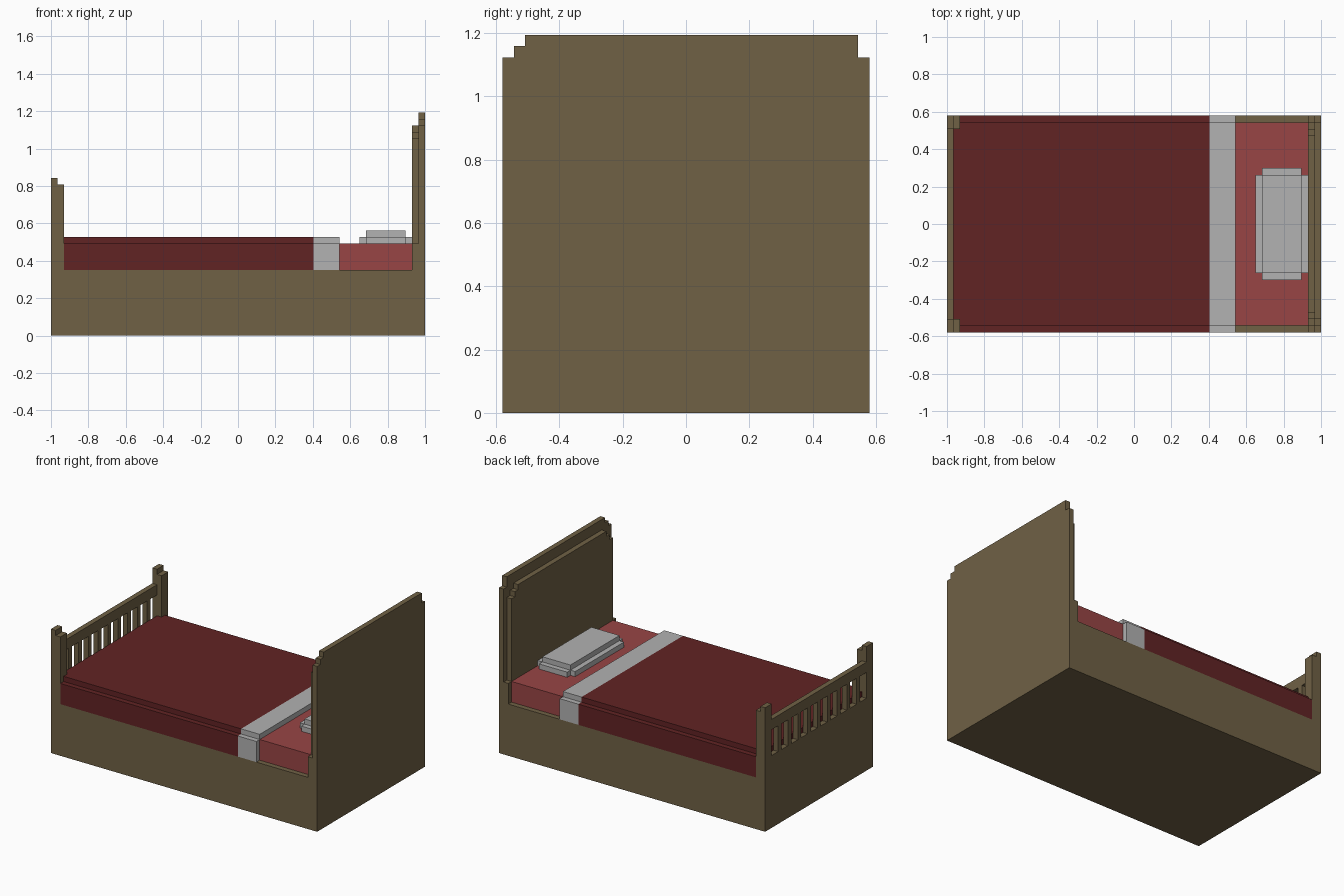
import bpy, bmesh

cube = bpy.data.objects.get("Cube")
if cube:
    bpy.data.objects.remove(cube, do_unlink=True)

# Everything sits on a block grid: 57 long, 33 wide, 34 high
U = 2 / 57


def pos(i, j, k):
    return (i * U - 1, (j - 16.5) * U, k * U)


def lin(c):
    c /= 255
    return c / 12.92 if c <= 0.04045 else ((c + 0.055) / 1.055) ** 2.4


def material(name, r, g, b):
    m = bpy.data.materials.new(name)
    col = (lin(r), lin(g), lin(b), 1)
    m.diffuse_color = col
    m.use_nodes = True
    bsdf = next(n for n in m.node_tree.nodes if n.type == 'BSDF_PRINCIPLED')
    bsdf.inputs["Base Color"].default_value = col
    return m


wood = material("brown wood", 112, 97, 69)
dark_red = material("dark red blanket", 97, 35, 36)
light_red = material("light red sheet", 152, 69, 69)
white = material("pale grey linen", 178, 178, 178)


def finish(name, bm, mat):
    bmesh.ops.recalc_face_normals(bm, faces=bm.faces)
    me = bpy.data.meshes.new(name)
    bm.to_mesh(me)
    bm.free()
    me.materials.append(mat)
    ob = bpy.data.objects.new(name, me)
    bpy.context.collection.objects.link(ob)
    return ob


def boxes(name, mat, *ranges):
    """One object from boxes given as (i0, i1, j0, j1, k0, k1)."""
    bm = bmesh.new()
    for i0, i1, j0, j1, k0, k1 in ranges:
        lo, hi = pos(i0, j0, k0), pos(i1, j1, k1)
        verts = bmesh.ops.create_cube(bm, size=1)["verts"]
        for v in verts:
            v.co = [lo[a] if v.co[a] < 0 else hi[a] for a in range(3)]
    return finish(name, bm, mat)


def plate(name, mat, i0, i1, outline):
    """Extrude a (j, k) outline along the bed's length."""
    bm = bmesh.new()
    face = bm.faces.new([bm.verts.new(pos(i0, j, k)) for j, k in outline])
    out = bmesh.ops.extrude_face_region(bm, geom=[face])["geom"]
    for v in out:
        if isinstance(v, bmesh.types.BMVert):
            v.co.x = pos(i1, 0, 0)[0]
    return finish(name, bm, mat)


# Base box
boxes("base", wood, (0, 57, 0, 33, 0, 10))

# Headboard: tall back plate, inset stepped panel, and low side blocks
plate("headboard_back", wood, 56, 57,
      [(0, 10), (33, 10), (33, 32), (32, 32), (32, 34), (2, 34),
       (2, 33), (1, 33), (1, 32), (0, 32)])
plate("headboard_panel", wood, 55, 56,
      [(1, 10), (32, 10), (32, 30), (31, 30), (31, 31), (30, 31), (30, 32),
       (3, 32), (3, 31), (2, 31), (2, 30), (1, 30)])
boxes("headboard_side_blocks", wood,
      (55, 56, 0, 1, 10, 14), (55, 56, 32, 33, 10, 14))

# Footboard: stepped posts, lower wall, spindles and top rail
for side, j in (("front", 0), ("back", 31)):
    boxes("foot_post_" + side, wood,
          (0, 1, j, j + 2, 10, 24), (1, 2, j, j + 2, 10, 23))
boxes("footboard_wall", wood, (0, 1, 2, 31, 10, 14))
boxes("footboard_spindles", wood,
      *[(0, 1, j, j + 1, 14, 19) for j in range(4, 29, 3)])
boxes("footboard_rail", wood, (0, 1, 2, 31, 19, 21))

# Mattress with fitted sheet
boxes("mattress", light_red, (2, 55, 1, 32, 10, 14))


# Bed covers: a top layer with side drops one step lower
def cover(name, mat, i0, i1, *extra):
    return boxes(name, mat, (i0, i1, 1, 32, 14, 15),
                 (i0, i1, 0, 1, 10, 14), (i0, i1, 32, 33, 10, 14), *extra)


cover("blanket", dark_red, 2, 40, (1, 2, 2, 31, 10, 15))
cover("blanket_fold", white, 40, 44)

# Pillow: cross-shaped lower layer and a smaller top layer
boxes("pillow", white, (48, 54, 9, 24, 14, 16),
      (47, 48, 9, 24, 14, 15), (54, 55, 9, 24, 14, 15),
      (48, 54, 8, 9, 14, 15), (48, 54, 24, 25, 14, 15))
